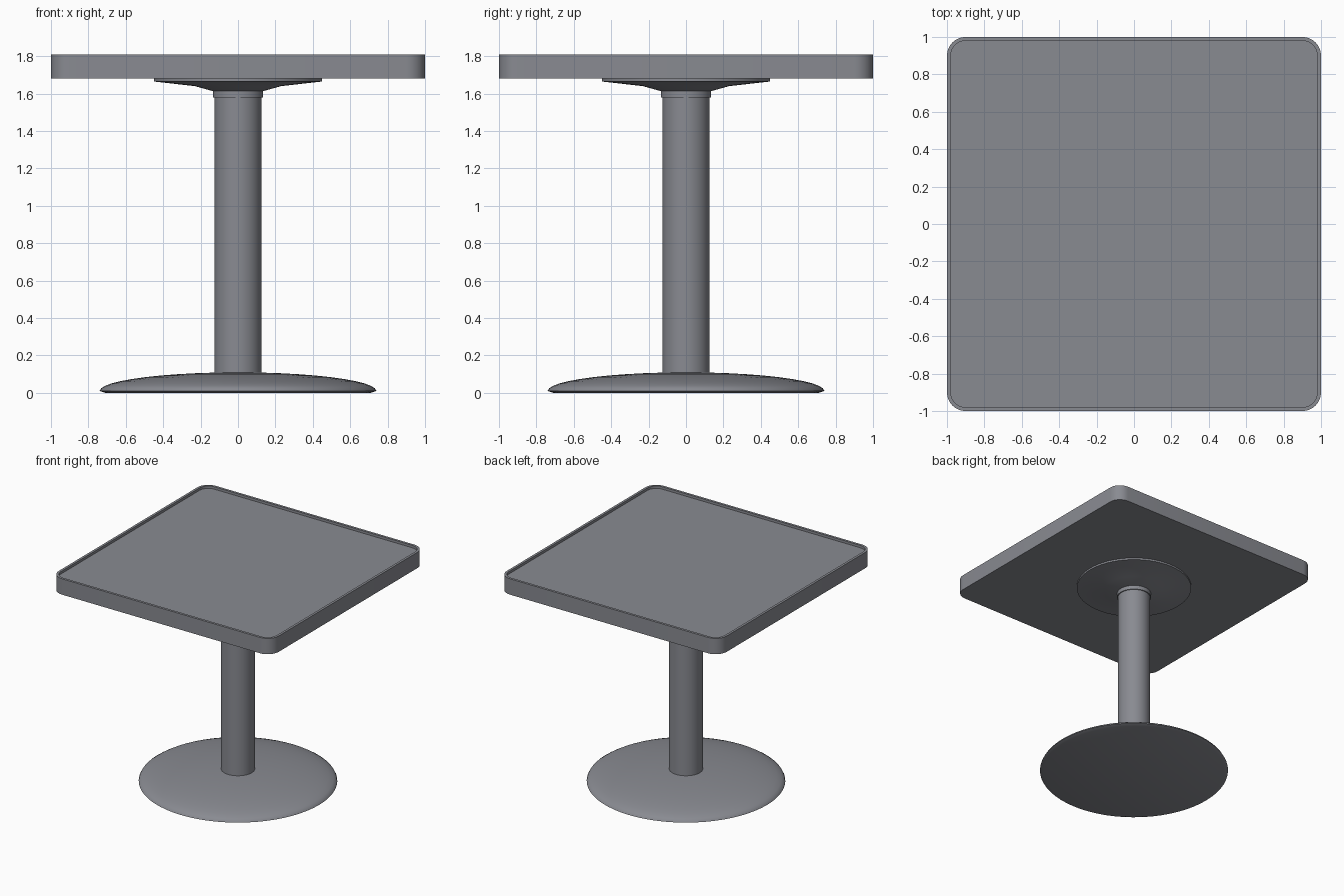
import bpy, bmesh, math

if "Cube" in bpy.data.objects:
    bpy.data.objects.remove(bpy.data.objects["Cube"])

grey = bpy.data.materials.new("slate grey")
grey.diffuse_color = (0.25, 0.257, 0.285, 1)
grey.use_nodes = True
grey.node_tree.nodes["Principled BSDF"].inputs["Base Color"].default_value = grey.diffuse_color


def loft(name, loops, angle=30):
    """Closed skin through stacked loops, capped at both ends."""
    bm = bmesh.new()
    rings = [[bm.verts.new(p) for p in loop] for loop in loops]
    n = len(rings[0])
    for a, b in zip(rings, rings[1:]):
        for i in range(n):
            j = (i + 1) % n
            bm.faces.new((a[i], a[j], b[j], b[i]))
    bm.faces.new(rings[0][::-1])
    bm.faces.new(rings[-1])
    bmesh.ops.recalc_face_normals(bm, faces=bm.faces)
    me = bpy.data.meshes.new(name)
    bm.to_mesh(me)
    bm.free()
    ob = bpy.data.objects.new(name, me)
    bpy.context.collection.objects.link(ob)
    me.materials.append(grey)
    bpy.ops.object.select_all(action='DESELECT')
    ob.select_set(True)
    bpy.context.view_layer.objects.active = ob
    bpy.ops.object.shade_smooth_by_angle(angle=math.radians(angle))
    return ob


def circle(r, z, n=64):
    return [(r * math.cos(2 * math.pi * i / n), r * math.sin(2 * math.pi * i / n), z)
            for i in range(n)]


def rounded_square(half, r, z, steps=8):
    pts = []
    for k, (sx, sy) in enumerate(((1, 1), (-1, 1), (-1, -1), (1, -1))):
        for i in range(steps + 1):
            a = math.pi / 2 * (k + i / steps)
            pts.append((sx * (half - r) + r * math.cos(a),
                        sy * (half - r) + r * math.sin(a), z))
    return pts


# Square top with raised rim around a slightly sunken surface
loft("table_top", [rounded_square(1.0, 0.1, 1.68), rounded_square(1.0, 0.1, 1.81),
                   rounded_square(0.98, 0.08, 1.81), rounded_square(0.98, 0.08, 1.79)])

# Mounting flange under the top
loft("mounting_flange", [circle(r, z) for r, z in
     ((0.13, 1.612), (0.23, 1.64), (0.45, 1.665), (0.45, 1.681))])

# Collar and column
loft("collar", [circle(r, z) for r, z in
     ((0.12, 1.58), (0.134, 1.58), (0.134, 1.615), (0.12, 1.615))])
loft("column", [circle(0.126, 0.09), circle(0.126, 1.62)])

# Domed round base with an elliptical profile
dome = [circle(0.74 * math.cos(t), 0.01 + 0.1 * math.sin(t))
        for t in (math.radians(d) for d in range(0, 90, 8))]
loft("base", [circle(0.71, 0)] + dome, 45)
